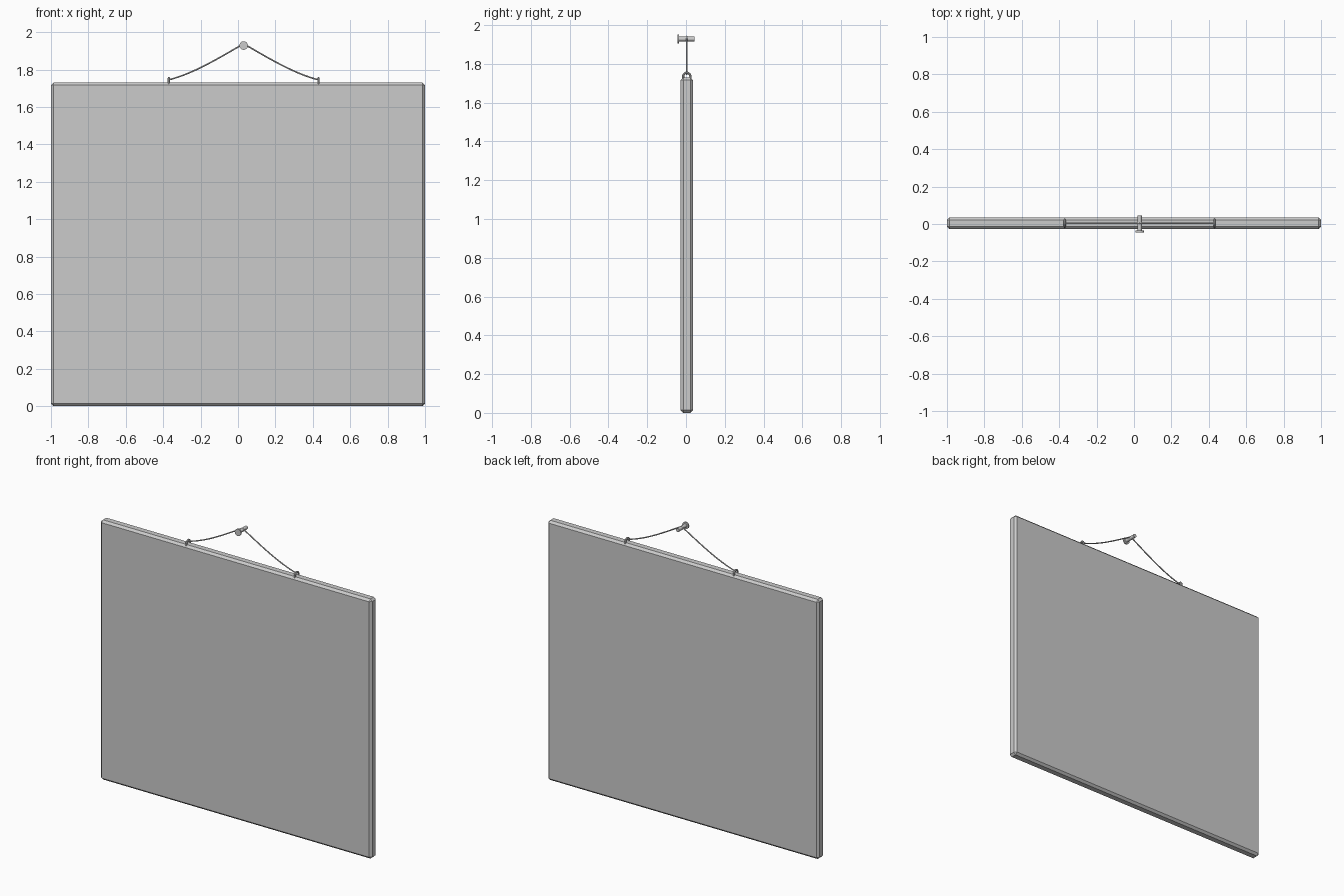
import bpy, math

if "Cube" in bpy.data.objects:
    bpy.data.objects.remove(bpy.data.objects["Cube"])

YC = 0.004      # depth of board and string
NX, NZ = 0.03, 1.928  # nail centre


def smooth(ob):
    bpy.ops.object.select_all(action='DESELECT')
    ob.select_set(True)
    bpy.context.view_layer.objects.active = ob
    bpy.ops.object.shade_smooth_by_angle(angle=math.radians(40))


def tube(name, pts, radius, sides=2):
    cu = bpy.data.curves.new(name, 'CURVE')
    cu.dimensions = '3D'
    cu.bevel_depth = radius
    cu.bevel_resolution = sides
    cu.use_fill_caps = True
    sp = cu.splines.new('POLY')
    sp.points.add(len(pts) - 1)
    for p, co in zip(sp.points, pts):
        p.co = (*co, 1)
    ob = bpy.data.objects.new(name, cu)
    bpy.context.collection.objects.link(ob)
    bpy.ops.object.select_all(action='DESELECT')
    ob.select_set(True)
    bpy.context.view_layer.objects.active = ob
    bpy.ops.object.convert(target='MESH')
    ob = bpy.context.object
    smooth(ob)
    return ob


# Board with chamfered edges
bpy.ops.mesh.primitive_cube_add(size=1, location=(0, YC, 0.865))
board = bpy.context.object
board.name = "board"
board.scale = (2, 0.064, 1.73)
bpy.ops.object.transform_apply(location=False, rotation=False, scale=True)
bev = board.modifiers.new("chamfer", 'BEVEL')
bev.width = 0.014
bev.segments = 1

# Hanging staples, arched across the board's thickness
for side, x in (("left", -0.37), ("right", 0.43)):
    arch = [(x, YC + 0.019 * math.cos(math.pi * i / 12),
             1.732 + 0.022 * math.sin(math.pi * i / 12)) for i in range(13)]
    feet = [(x, YC + 0.019, 1.722)], [(x, YC - 0.019, 1.722)]
    tube("staple_" + side, feet[0] + arch + feet[1], 0.006)

# String sagging from each staple up to the nail
half = []
n = 16
for i in range(n + 1):
    t = i / n
    z = 1.745 + 0.187 * t - 0.07 * t * (1 - t) * (1.25 - 0.7 * t)
    half.append((0.40 - 0.39 * t, z))
left = [(NX - d, YC, z) for d, z in half]
right = [(NX + d, YC, z) for d, z in reversed(half)]
tube("string", left + [(NX, YC, 1.941)] + right, 0.004)

# Nail with flat head facing the front
for name, r, y0, y1 in (("nail_shaft", 0.012, -0.04, 0.045),
                        ("nail_head", 0.023, -0.045, -0.036)):
    bpy.ops.mesh.primitive_cylinder_add(
        vertices=20, radius=r, depth=y1 - y0,
        location=(NX, (y0 + y1) / 2, NZ), rotation=(math.pi / 2, 0, 0))
    bpy.context.object.name = name
    smooth(bpy.context.object)
